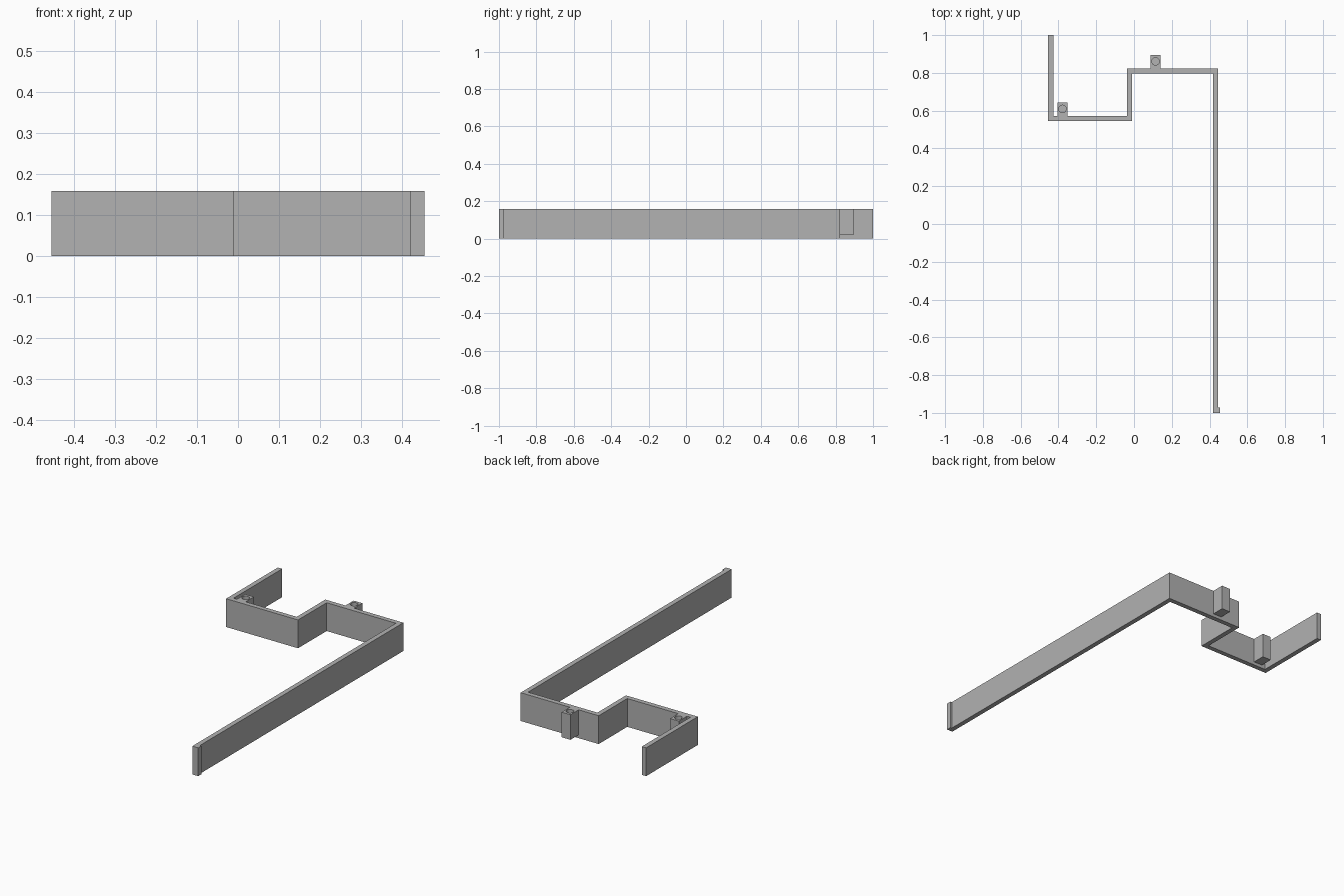
import bpy, bmesh
from mathutils import Matrix

if "Cube" in bpy.data.objects:
    bpy.data.objects.remove(bpy.data.objects["Cube"], do_unlink=True)

HEIGHT = 0.158
WALL = 0.027

grey = bpy.data.materials.new("plain grey")
grey.use_nodes = True
colour = (0.445, 0.445, 0.445, 1)
grey.diffuse_color = colour
grey.node_tree.nodes["Principled BSDF"].inputs["Base Color"].default_value = colour


def make_object(name, bm):
    bmesh.ops.recalc_face_normals(bm, faces=bm.faces)
    mesh = bpy.data.meshes.new(name)
    bm.to_mesh(mesh)
    bm.free()
    mesh.materials.append(grey)
    obj = bpy.data.objects.new(name, mesh)
    bpy.context.collection.objects.link(obj)
    return obj


def extrude_outline(name, outline, height):
    bm = bmesh.new()
    face = bm.faces.new([bm.verts.new((x, y, 0)) for x, y in outline])
    result = bmesh.ops.extrude_face_region(bm, geom=[face])
    verts = [v for v in result["geom"] if isinstance(v, bmesh.types.BMVert)]
    bmesh.ops.translate(bm, verts=verts, vec=(0, 0, height))
    return make_object(name, bm)


# Stepped strip wall with a small lip at the front end
left, step, right, lip = -0.454, -0.01, 0.445, 0.454
low, high = 0.544, 0.823
extrude_outline("stepped_wall", [
    (left, 1), (left, low), (step, low), (step, high - WALL),
    (right - WALL, high - WALL), (right - WALL, -1),
    (lip, -1), (lip, -0.972), (right, -0.972), (right, high),
    (step - WALL, high), (step - WALL, low + WALL),
    (left + WALL, low + WALL), (left + WALL, 1)], HEIGHT)


# Screw block: box against the wall with a blind hole in its top
def screw_block(name, x, y_wall, width=0.054, depth=0.072, bottom=0.018):
    bm = bmesh.new()
    tall = HEIGHT - bottom
    place = Matrix.Translation((x, y_wall + depth / 2, bottom + tall / 2))
    bmesh.ops.create_cube(bm, size=1, matrix=place @ Matrix.Diagonal((width, depth, tall, 1)))
    block = make_object(name, bm)

    bm = bmesh.new()
    bmesh.ops.create_cone(bm, cap_ends=True, segments=32, radius1=0.02, radius2=0.02,
                          depth=0.2, matrix=Matrix.Translation((x, y_wall + 0.038, HEIGHT)))
    cutter = make_object(name + "_cutter", bm)
    cutter.hide_render = True

    cut = block.modifiers.new("screw hole", "BOOLEAN")
    cut.operation, cut.solver, cut.object = "DIFFERENCE", "EXACT", cutter
    bpy.context.view_layer.objects.active = block
    bpy.ops.object.modifier_apply(modifier=cut.name)
    bpy.data.objects.remove(cutter, do_unlink=True)

    bpy.ops.object.select_all(action="DESELECT")
    block.select_set(True)
    bpy.ops.object.shade_smooth_by_angle()


screw_block("right_screw_block", -0.379, low + WALL)
screw_block("left_screw_block", 0.114, high)
